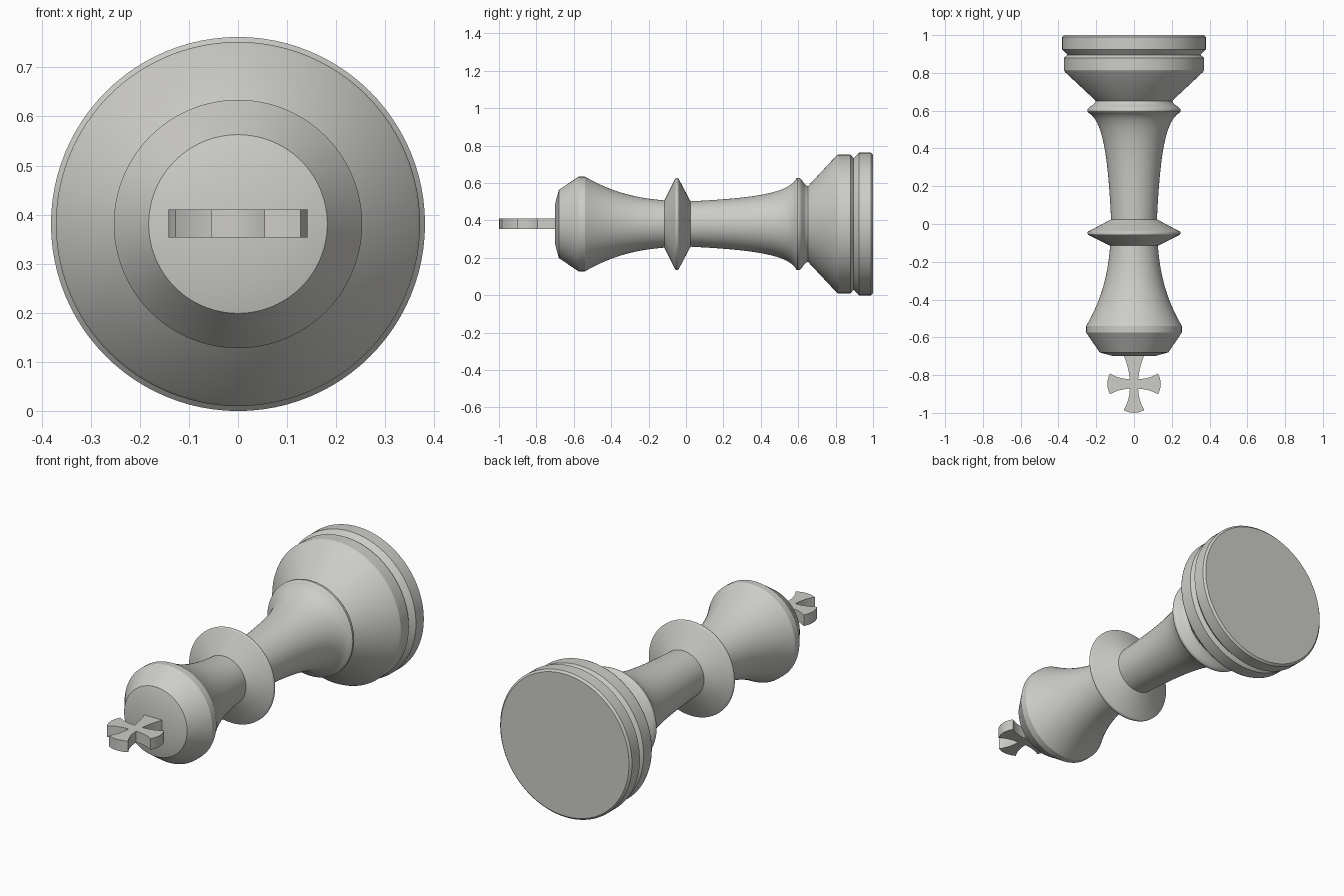
import bpy, bmesh, math

if "Cube" in bpy.data.objects:
    bpy.data.objects.remove(bpy.data.objects["Cube"])

AXIS_Z = 0.381   # height of the lying piece's axis
SEG = 96

mat = bpy.data.materials.new("light_grey")
mat.diffuse_color = (0.61, 0.605, 0.58, 1)
mat.use_nodes = True
mat.node_tree.nodes["Principled BSDF"].inputs["Base Color"].default_value = mat.diffuse_color


def bezier(p0, p1, p2, p3, n=16):
    out = []
    for i in range(n + 1):
        t = i / n
        s = 1 - t
        out.append(tuple(s**3 * a + 3 * s * s * t * b + 3 * s * t * t * c + t**3 * d
                         for a, b, c, d in zip(p0, p1, p2, p3)))
    return out


def finish(bm, name):
    bmesh.ops.recalc_face_normals(bm, faces=bm.faces[:])
    me = bpy.data.meshes.new(name)
    bm.to_mesh(me)
    bm.free()
    me.materials.append(mat)
    ob = bpy.data.objects.new(name, me)
    bpy.context.collection.objects.link(ob)
    for o in bpy.context.selected_objects:
        o.select_set(False)
    ob.select_set(True)
    bpy.context.view_layer.objects.active = ob
    bpy.ops.object.shade_smooth_by_angle(angle=math.radians(25))


def lathe(name, profile):
    """Closed solid turned around the y axis from (y, radius) points."""
    bm = bmesh.new()
    rings = []
    for y, r in profile:
        rings.append([bm.verts.new((r * math.cos(2 * math.pi * k / SEG), y,
                                    AXIS_Z + r * math.sin(2 * math.pi * k / SEG)))
                      for k in range(SEG)])
    for a, b in zip(rings, rings[1:]):
        for k in range(SEG):
            j = (k + 1) % SEG
            bm.faces.new((a[k], a[j], b[j], b[k]))
    bm.faces.new(rings[0])
    bm.faces.new(rings[-1])
    finish(bm, name)


# base with groove and sloping shoulder
lathe("base", [(1.0, 0.371), (0.99, 0.381), (0.925, 0.381), (0.895, 0.352),
               (0.88, 0.371), (0.815, 0.371), (0.805, 0.366), (0.65, 0.2)])

# stem: foot ring flowing into a tapering shaft
lathe("stem", bezier((0.665, 0.2), (0.635, 0.2), (0.63, 0.225), (0.612, 0.243), 8)
      + [(0.605, 0.247), (0.595, 0.247)]
      + bezier((0.59, 0.243), (0.545, 0.155), (0.3, 0.135), (0.0, 0.12), 28))

# collar
lathe("collar", [(0.025, 0.12), (-0.04, 0.243), (-0.045, 0.246),
                 (-0.052, 0.246), (-0.057, 0.243), (-0.115, 0.127)])

# flared head with chamfered crown
lathe("head", bezier((-0.11, 0.126), (-0.3, 0.14), (-0.42, 0.185), (-0.54, 0.253), 20)
      + [(-0.575, 0.253), (-0.68, 0.182), (-0.70, 0.107)])

# cross: right half outline, mirrored
half = [(0.0, -1.0), (0.03, -0.996), (0.055, -0.985)]
half += bezier((0.055, -0.985), (0.03, -0.945), (0.024, -0.91), (0.022, -0.872), 6)[1:]
half += bezier((0.022, -0.872), (0.06, -0.874), (0.095, -0.882), (0.127, -0.902), 6)[1:]
half += [(0.138, -0.875), (0.142, -0.847), (0.138, -0.818), (0.127, -0.791)]
half += bezier((0.127, -0.791), (0.095, -0.812), (0.06, -0.82), (0.022, -0.822), 6)[1:]
half += bezier((0.022, -0.822), (0.026, -0.78), (0.036, -0.74), (0.056, -0.69), 6)[1:]
outline = half + [(-x, y) for x, y in reversed(half[1:])]
bm = bmesh.new()
face = bm.faces.new([bm.verts.new((x, y, AXIS_Z - 0.028)) for x, y in outline])
ext = bmesh.ops.extrude_face_region(bm, geom=[face], use_keep_orig=True)
for v in ext["geom"]:
    if isinstance(v, bmesh.types.BMVert):
        v.co.z += 0.058
finish(bm, "cross")
